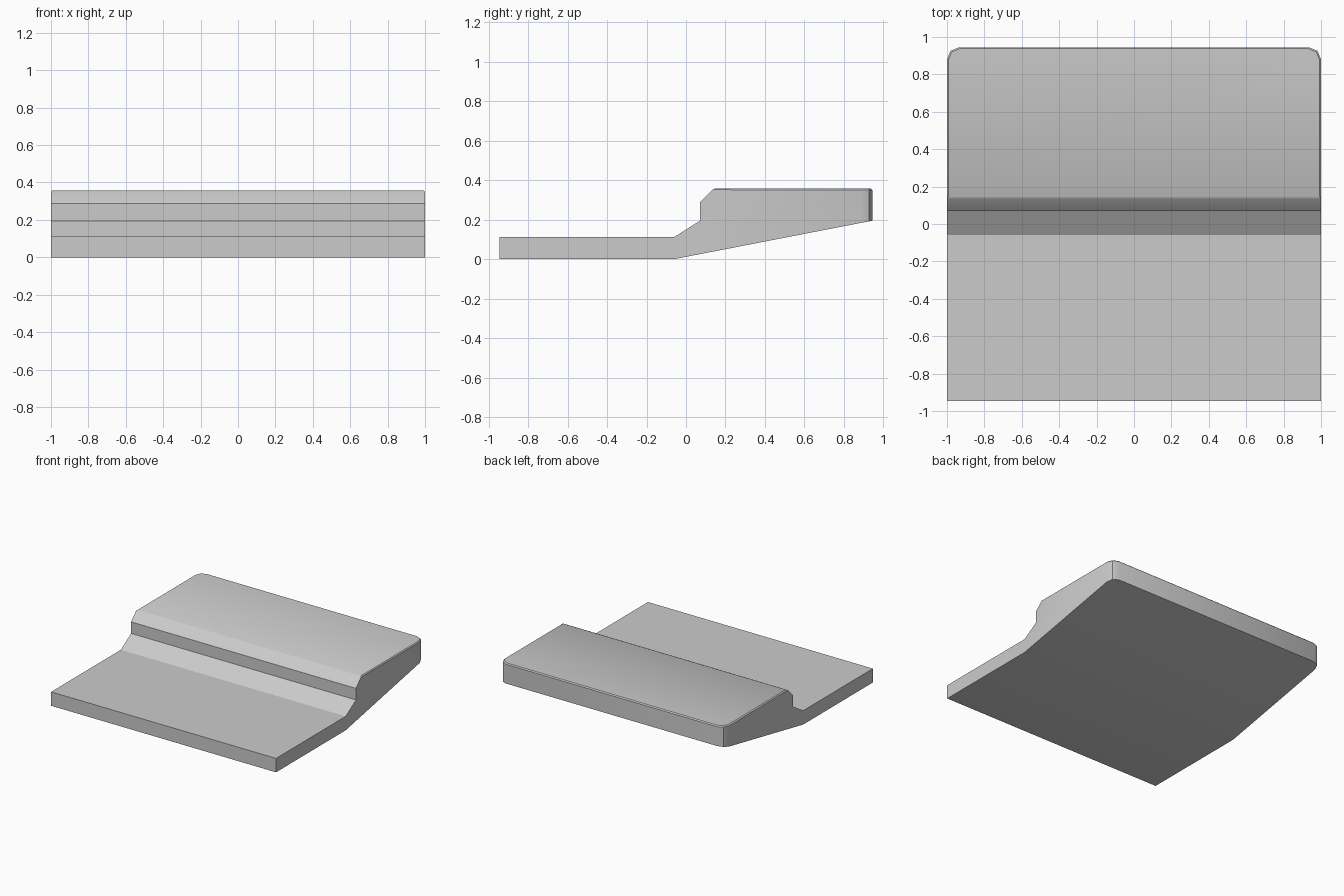
import bpy, bmesh

if "Cube" in bpy.data.objects:
    bpy.data.objects.remove(bpy.data.objects["Cube"])

# Single neutral grey
grey = bpy.data.materials.new("plain_grey")
grey.diffuse_color = (0.6, 0.6, 0.6, 1)
grey.use_nodes = True
grey.node_tree.nodes["Principled BSDF"].inputs["Base Color"].default_value = grey.diffuse_color

# Side profile (y, z): thin front plate, sloped step, raised back block
profile = [(-0.945, 0), (-0.06, 0), (0.945, 0.195), (0.945, 0.358),
           (0.14, 0.358), (0.07, 0.287), (0.07, 0.194), (-0.06, 0.112),
           (-0.945, 0.112)]

bm = bmesh.new()
face = bm.faces.new([bm.verts.new((-1, y, z)) for y, z in profile])
ext = bmesh.ops.extrude_face_region(bm, geom=[face])
bmesh.ops.translate(bm, vec=(2, 0, 0),
                    verts=[v for v in ext["geom"] if isinstance(v, bmesh.types.BMVert)])
bmesh.ops.recalc_face_normals(bm, faces=bm.faces)

# Round the two upright back corners
corners = [e for e in bm.edges
           if all(v.co.y > 0.94 for v in e.verts)
           and abs(e.verts[0].co.x - e.verts[1].co.x) < 0.01]
bmesh.ops.bevel(bm, geom=corners, offset=0.065, segments=2, profile=0.5,
                affect='EDGES', clamp_overlap=True)

# Soften the rim of the raised top
rim = [e for e in bm.edges if all(v.co.z > 0.35 for v in e.verts)]
bmesh.ops.bevel(bm, geom=rim, offset=0.008, segments=1, profile=0.5,
                affect='EDGES', clamp_overlap=True)

mesh = bpy.data.meshes.new("stepped_slab")
bm.to_mesh(mesh)
bm.free()
mesh.materials.append(grey)
slab = bpy.data.objects.new("stepped_slab", mesh)
bpy.context.collection.objects.link(slab)

# Smooth shading with sharp creases kept
bpy.context.view_layer.objects.active = slab
slab.select_set(True)
bpy.ops.object.shade_smooth_by_angle(angle=0.52)
